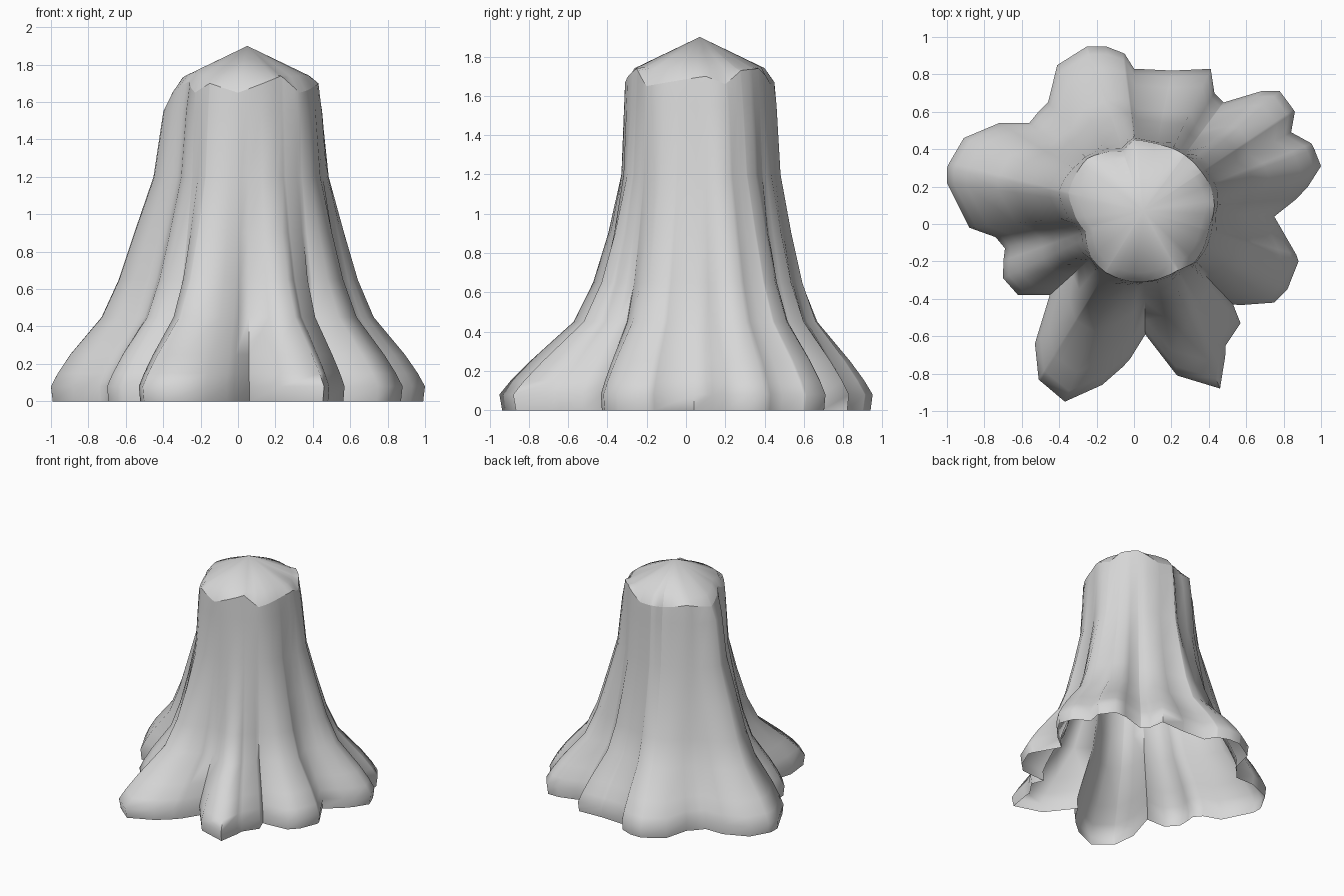
import bpy
import math

cube = bpy.data.objects.get("Cube")
if cube:
    bpy.data.objects.remove(cube, do_unlink=True)

CENTRE_X, CENTRE_Y, APEX_Z = .05, .07, 1.9

# Root outline at the ground, counterclockwise
ROOTS = [(1, .31), (.95, .43), (.84, .49), (.86, .6), (.78, .71), (.68, .71),
         (.48, .65), (.43, .7), (.41, .83), (.2, .82), (0, .83), (-.05, .91),
         (-.15, .95), (-.25, .95), (-.41, .85), (-.46, .65), (-.56, .54),
         (-.72, .54), (-.91, .46), (-1, .3), (-1, .22), (-.88, -.02),
         (-.74, -.07), (-.69, -.13), (-.7, -.29), (-.62, -.38), (-.45, -.38),
         (-.53, -.64), (-.51, -.83), (-.37, -.95), (-.17, -.86), (-.02, -.72),
         (.06, -.59), (.23, -.81), (.46, -.88), (.49, -.65), (.57, -.53),
         (.53, -.43), (.75, -.42), (.82, -.35), (.88, -.2), (.75, .04), (.93, .2)]

# Jagged rim of the cut top: x, y, z
RIM = [(.43, .1, 1.7), (.41, .2, 1.66), (.36, .28, 1.73), (.27, .37, 1.74),
       (.12, .43, 1.66), (0, .45, 1.67), (-.06, .39, 1.65), (-.25, .35, 1.7),
       (-.35, .17, 1.65), (-.26, -.04, 1.71), (-.23, -.18, 1.65),
       (-.15, -.26, 1.7), (0, -.31, 1.65), (.23, -.25, 1.74),
       (.33, -.2, 1.65), (.4, -.03, 1.68)]

# Root flare: height, share of the way from rim out to root outline
FLARE = [(0, .98), (.08, 1), (.15, .92), (.25, .78), (.45, .46), (.65, .31),
         (.9, .19), (1.2, .07), (1.55, .025)]


def polar(points):
    """Angle, radius and height of each point about the trunk axis."""
    result = []
    for x, y, *height in points:
        dx, dy = x - CENTRE_X, y - CENTRE_Y
        result.append((math.atan2(dy, dx) % math.tau, math.hypot(dx, dy), sum(height)))
    return sorted(result)


def sample(ring, angle):
    """Radius and height of a polar ring at an angle."""
    first, last = ring[0], ring[-1]
    closed = [(last[0] - math.tau, *last[1:])] + ring + [(first[0] + math.tau, *first[1:])]
    for a, b in zip(closed, closed[1:]):
        if a[0] <= angle <= b[0]:
            f = (angle - a[0]) / max(b[0] - a[0], 1e-6)
            return a[1] + (b[1] - a[1]) * f, a[2] + (b[2] - a[2]) * f
    return first[1:]


def place(angle, radius, z):
    return (CENTRE_X + radius * math.cos(angle), CENTRE_Y + radius * math.sin(angle), z)


def flare_radius(angle, share):
    """Trunk radius: sides flare early, front late, valleys cut in deeper."""
    inner, outer = sample(rim, angle)[0], sample(roots, angle)[0]
    c, s = math.cos(angle), math.sin(angle)
    power = (1.1 - .1 * s + .06 * c - .32 * c * c) * (.95 / outer) ** .25
    return inner + (outer - inner) * share ** power


def bridge(low, high, count):
    """Quads joining two rings of the same count."""
    pairs = [(i, (i + 1) % count) for i in range(count)]
    return [(low + i, low + j, high + j, high + i) for i, j in pairs]


def make_object(name, verts, faces, material):
    mesh = bpy.data.meshes.new(name)
    mesh.from_pydata(verts, [], faces)
    mesh.materials.append(material)
    obj = bpy.data.objects.new(name, mesh)
    bpy.context.collection.objects.link(obj)
    bpy.ops.object.select_all(action='DESELECT')
    obj.select_set(True)
    bpy.context.view_layer.objects.active = obj
    bpy.ops.object.shade_smooth_by_angle(angle=math.radians(80))


grey = bpy.data.materials.new("plain_grey")
grey.use_nodes = True
colour = (.68, .68, .68, 1)
grey.diffuse_color = colour
grey.node_tree.nodes["Principled BSDF"].inputs["Base Color"].default_value = colour

roots, rim = polar(ROOTS), polar(RIM)
angles = sorted({round(p[0], 3) for p in roots + rim})
count = len(angles)
rim_verts = [place(a, *sample(rim, a)) for a in angles]

# Trunk: open shell flaring from the rim into the roots
verts = [place(a, flare_radius(a, share), z) for z, share in FLARE for a in angles]
faces = []
for row in range(len(FLARE)):
    faces += bridge(row * count, (row + 1) * count, count)
make_object("stump_trunk", verts + rim_verts, faces, grey)

# Cut top: shallow cone whose edge droops to the jagged rim
cone = []
for a in angles:
    radius = sample(rim, a)[0] * .87
    cone.append(place(a, radius, APEX_Z - .48 * radius))
fan = [(count + i, count + (i + 1) % count, 2 * count) for i in range(count)]
apex = (CENTRE_X, CENTRE_Y, APEX_Z)
make_object("stump_top", rim_verts + cone + [apex], bridge(0, count, count) + fan, grey)
